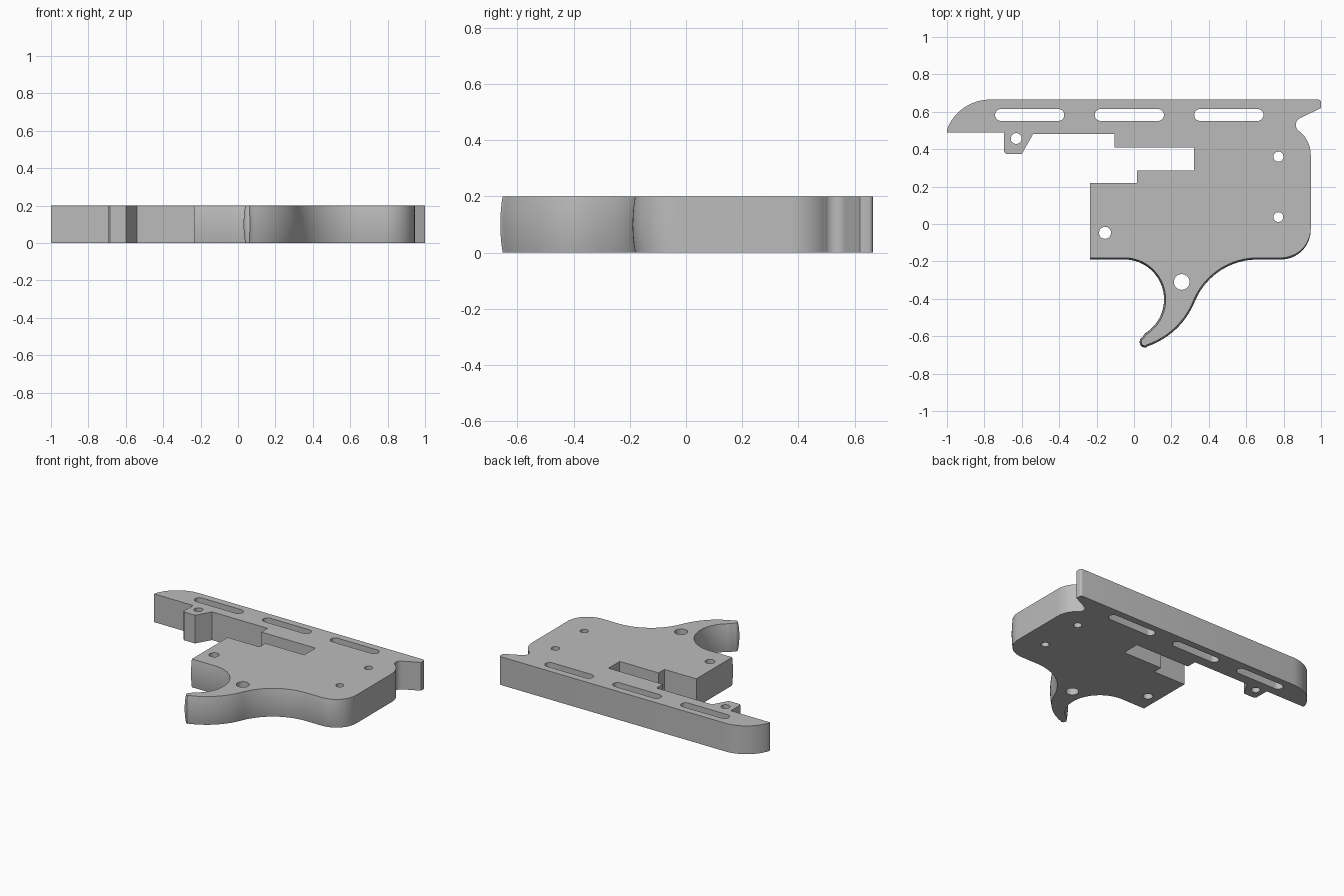
import bpy, bmesh
from math import cos, sin, radians, pi
from mathutils import Vector

cube = bpy.data.objects.get("Cube")
if cube:
    bpy.data.objects.remove(cube, do_unlink=True)

HEIGHT = 0.2
CROWN = 0.009
LEVELS = 8


def arc(cx, cy, r, start, end, steps=16):
    angles = [radians(start + (end - start) * i / steps) for i in range(steps + 1)]
    return [Vector((cx + r * cos(a), cy + r * sin(a))) for a in angles]


def line(*points):
    return [Vector(p) for p in points]


def circle(x, y, r):
    return arc(x, y, r, 0, 360, 32)[:-1]


def slot(x0, x1, y, r):
    return arc(x1 - r, y, r, -90, 90) + arc(x0 + r, y, r, 90, 270)


# Top rail, rear notch and rear shoulder, clockwise
rear = (arc(-0.77, 0.42, 0.245, 160, 90)
        + arc(0.985, 0.65, 0.015, 90, 0, 4) + line((1, 0.62))
        + arc(0.905, 0.53, 0.04, 115, 240, 14)
        + arc(0.785, 0.37, 0.16, 51, 0))

# Rounded heel, sweep, trigger hook and finger curve, with a crowned edge
lower = (arc(0.785, -0.03, 0.16, 0, -90)
         + arc(0.66, -0.552, 0.362, 90, 157.8, 24)
         + arc(-0.065, -0.256, 0.421, -22.2, -71, 20)[1:]
         + arc(0.06, -0.631, 0.03, -71, -243, 14)[1:]
         + arc(-0.053, -0.403, 0.2135, -63, 90, 36)[1:]
         + line((-0.235, -0.19)))

# Stepped front edge and small lug under the rail
front = line((-0.235, 0.22), (0.015, 0.22), (0.015, 0.285), (0.32, 0.285),
             (0.32, 0.41), (-0.105, 0.41), (-0.105, 0.48), (-0.54, 0.48),
             (-0.60, 0.375), (-0.685, 0.375), (-0.695, 0.385),
             (-0.695, 0.49), (-1, 0.49))

# Inward direction along the crowned edge, fading in at the heel
inward = []
for i in range(len(lower)):
    t = lower[min(i + 1, len(lower) - 1)] - lower[max(i - 1, 0)]
    inward.append(Vector((t.y, -t.x)).normalized() * CROWN * min(1, i / 12))
inward[-1] = Vector((0, CROWN))


def outline_at(u):
    amount = (2 * u - 1) ** 2
    return rear + [p + n * amount for p, n in zip(lower, inward)] + front


# Pin holes and lightening slots
holes = [circle(-0.63, 0.457, 0.029), circle(-0.155, -0.047, 0.032),
         circle(0.255, -0.31, 0.042), circle(0.772, 0.36, 0.027),
         circle(0.772, 0.037, 0.026)]
holes += [slot(x, x + 0.37, 0.583, 0.032) for x in (-0.743, -0.21, 0.322)]

bm = bmesh.new()
cap_edges = {0: [], 1: []}


def add_wall(section, levels):
    rings = []
    for k in range(levels + 1):
        u = k / levels
        rings.append([bm.verts.new((p.x, p.y, u * HEIGHT)) for p in section(u)])
    for a, b in zip(rings, rings[1:]):
        for i in range(len(a)):
            j = (i + 1) % len(a)
            bm.faces.new((a[i], a[j], b[j], b[i]))
    for side, ring in ((0, rings[0]), (1, rings[-1])):
        for i, v in enumerate(ring):
            cap_edges[side].append(bm.edges.get((v, ring[(i + 1) % len(ring)])))


add_wall(outline_at, LEVELS)
for hole in holes:
    add_wall(lambda u, h=hole: h, 1)

# Flat lower and upper faces around the holes
for side, edges in cap_edges.items():
    bmesh.ops.triangle_fill(bm, edges=edges, use_beauty=True,
                            normal=(0, 0, 1 if side else -1))
bmesh.ops.recalc_face_normals(bm, faces=bm.faces)

mesh = bpy.data.meshes.new("trigger_plate")
bm.to_mesh(mesh)
bm.free()
plate = bpy.data.objects.new("trigger_plate", mesh)
bpy.context.collection.objects.link(plate)

grey = bpy.data.materials.new("plain_grey")
grey.use_nodes = True
grey.diffuse_color = (0.5, 0.5, 0.5, 1)
grey.node_tree.nodes["Principled BSDF"].inputs["Base Color"].default_value = (0.5, 0.5, 0.5, 1)
mesh.materials.append(grey)

bpy.ops.object.select_all(action='DESELECT')
plate.select_set(True)
bpy.context.view_layer.objects.active = plate
bpy.ops.object.shade_smooth_by_angle(angle=radians(30))
